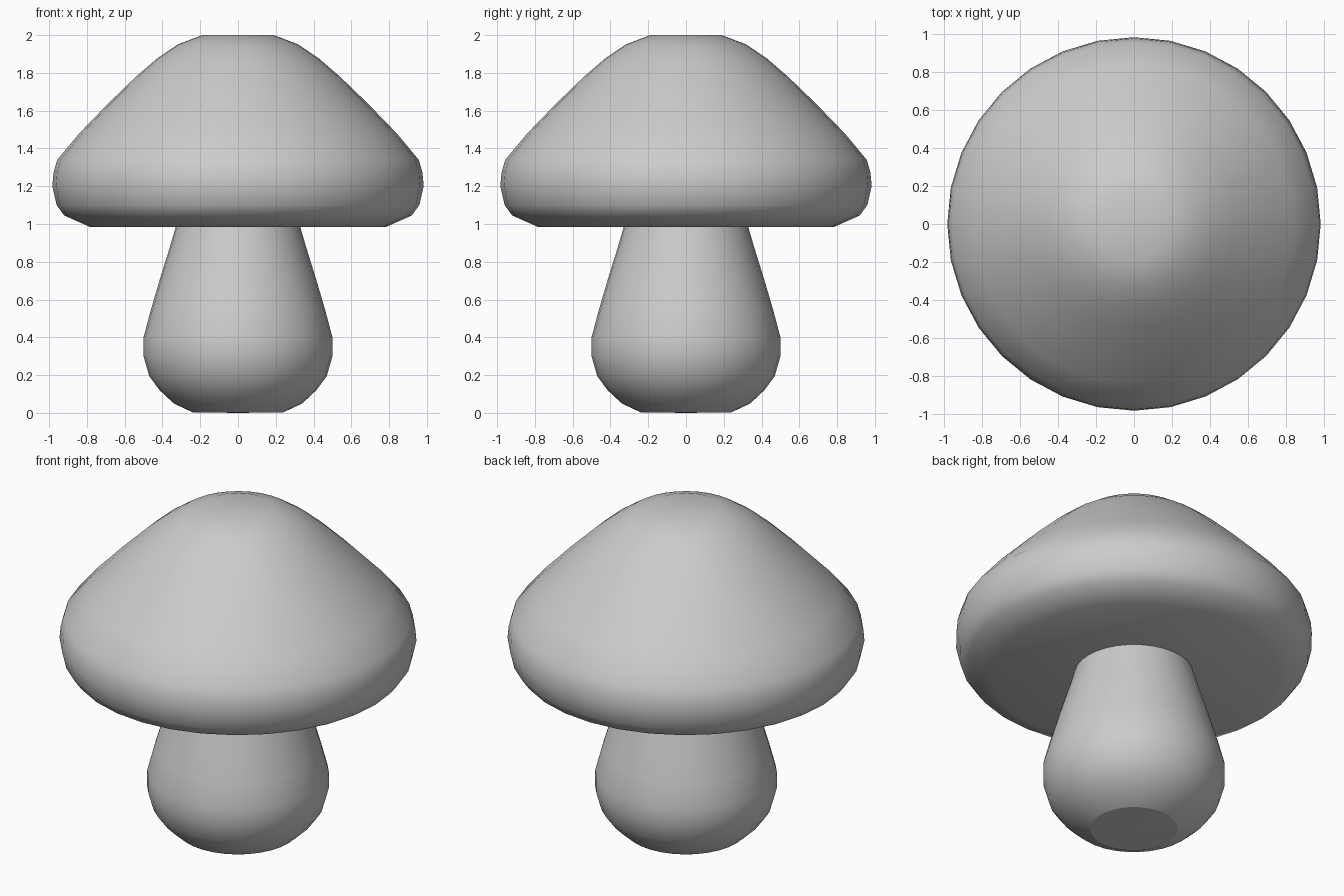
import bpy, bmesh, math

if "Cube" in bpy.data.objects:
    bpy.data.objects.remove(bpy.data.objects["Cube"])

SIDES = 32


def lathe(name, profile):
    """Spin an (radius, z) profile about z; both ends lie on the axis."""
    bm = bmesh.new()
    verts = [bm.verts.new((r, 0, z)) for r, z in profile]
    edges = [bm.edges.new(pair) for pair in zip(verts, verts[1:])]
    bmesh.ops.spin(bm, geom=verts + edges, cent=(0, 0, 0), axis=(0, 0, 1),
                   angle=math.tau, steps=SIDES, use_merge=True)
    bmesh.ops.remove_doubles(bm, verts=bm.verts, dist=0.0001)
    bmesh.ops.recalc_face_normals(bm, faces=bm.faces)
    mesh = bpy.data.meshes.new(name)
    bm.to_mesh(mesh)
    bm.free()
    obj = bpy.data.objects.new(name, mesh)
    bpy.context.collection.objects.link(obj)
    for face in mesh.polygons:
        face.use_smooth = True
    return obj


# Domed cap with a rounded rim and flat underside
lathe("cap", [(0, 0.985), (0.785, 0.985), (0.92, 1.045), (0.96, 1.1),
              (0.983, 1.2), (0.977, 1.27), (0.957, 1.34), (0.84, 1.48),
              (0.69, 1.635), (0.54, 1.78), (0.43, 1.875), (0.32, 1.95),
              (0.19, 2.0), (0, 2.0)])

# Bulbous stem, its top tucked just inside the cap
stem = lathe("stem", [(0, 0), (0.24, 0.003), (0.34, 0.05), (0.415, 0.12),
                      (0.47, 0.195), (0.5, 0.3), (0.5, 0.4), (0.463, 0.54),
                      (0.41, 0.72), (0.36, 0.88), (0.328, 0.99), (0, 0.99)])

# Flat-shaded base and top discs
for face in stem.data.polygons:
    if abs(face.normal.z) > 0.98:
        face.use_smooth = False
